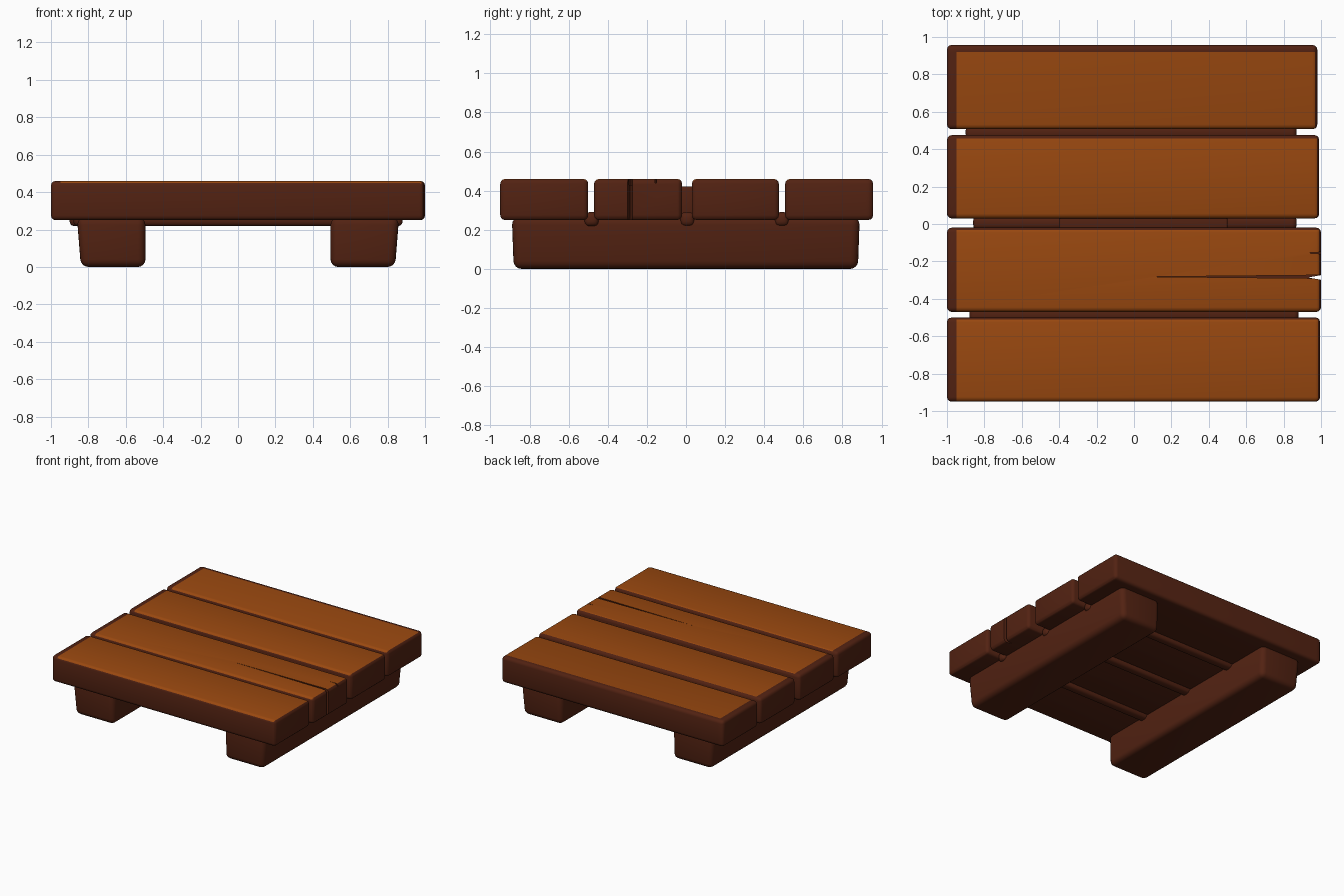
import bpy, bmesh
from mathutils import Vector

if "Cube" in bpy.data.objects:
    bpy.data.objects.remove(bpy.data.objects["Cube"])


def material(name, rgb):
    m = bpy.data.materials.new(name)
    m.diffuse_color = (*rgb, 1)
    m.use_nodes = True
    m.node_tree.nodes["Principled BSDF"].inputs["Base Color"].default_value = m.diffuse_color
    return m


dark = material("dark brown wood", (0.085, 0.016, 0.006))
orange = material("orange brown wood", (0.32, 0.065, 0.005))


def finish(bm, name):
    bmesh.ops.recalc_face_normals(bm, faces=bm.faces)
    me = bpy.data.meshes.new(name)
    bm.to_mesh(me)
    bm.free()
    ob = bpy.data.objects.new(name, me)
    bpy.context.collection.objects.link(ob)
    me.materials.append(dark)
    return ob


def smooth(ob):
    bpy.ops.object.select_all(action='DESELECT')
    ob.select_set(True)
    bpy.context.view_layer.objects.active = ob
    bpy.ops.object.shade_smooth_by_angle(angle=0.6)


def block(lo, hi, bevel, segments=3):
    bm = bmesh.new()
    bmesh.ops.create_cube(bm, size=1)
    lo, hi = Vector(lo), Vector(hi)
    for v in bm.verts:
        v.co = (lo + hi) / 2 + v.co * (hi - lo)
    bmesh.ops.bevel(bm, geom=bm.edges[:], offset=bevel, segments=segments,
                    profile=0.5, affect='EDGES')
    return bm


def cut(bm, co, no):
    bmesh.ops.bisect_plane(bm, geom=bm.verts[:] + bm.edges[:] + bm.faces[:],
                           plane_co=co, plane_no=no)


# Planks: painted tops with a dark strip at the left end and back edge
def plank(name, x1, y0, y1, strip):
    bm = block((-1, y0, 0.25), (x1, y1, 0.46), 0.025)
    cut(bm, (-0.95, 0, 0), (1, 0, 0))
    cut(bm, (x1 - 0.012, 0, 0), (1, 0, 0))
    cut(bm, (0, y1 - strip, 0), (0, 1, 0))
    ob = finish(bm, name)
    ob.data.materials.append(orange)
    for f in ob.data.polygons:
        c = f.center
        if f.normal.z > 0.6 and -0.95 < c.x < x1 - 0.012 and c.y < y1 - strip:
            f.material_index = 1
    return ob


# Triangular splitting wedge, pointed toward -x
def wedge(tip, y, half, z0):
    bm = bmesh.new()
    f = bm.faces.new([bm.verts.new(p) for p in
                      ((tip, y, z0), (1.02, y - half, z0), (1.02, y + half, z0))])
    r = bmesh.ops.extrude_face_region(bm, geom=[f])
    for v in r["geom"]:
        if isinstance(v, bmesh.types.BMVert):
            v.co.z = 0.5
    ob = finish(bm, "split_cutter")
    ob.hide_render = True
    return ob


planks = [plank("front_plank", 0.995, -0.95, -0.5, 0.01),
          plank("split_plank", 1.0, -0.47, -0.02, 0.012),
          plank("middle_plank", 0.99, 0.03, 0.475, 0.018),
          plank("back_plank", 0.98, 0.507, 0.957, 0.038)]

# Cracks in the split plank
for args in ((0.12, -0.282, 0.009, 0.43), (0.93, -0.286, 0.016, 0.2),
             (0.92, -0.155, 0.006, 0.44)):
    cutter = wedge(*args)
    bpy.context.view_layer.objects.active = planks[1]
    mod = planks[1].modifiers.new("split", 'BOOLEAN')
    mod.operation = 'DIFFERENCE'
    mod.solver = 'EXACT'
    mod.object = cutter
    bpy.ops.object.modifier_apply(modifier=mod.name)
    bpy.data.objects.remove(cutter)
for p in planks:
    smooth(p)

# Two support rails, narrowing slightly on the outside toward the ground
for s, side in ((-1, "left"), (1, "right")):
    x = sorted((s * 0.495, s * 0.86))
    bm = block((x[0], -0.89, 0.0), (x[1], 0.888, 0.265), 0.04, 4)
    for v in bm.verts:
        t = max(0, 0.25 - v.co.z) / 0.25
        if abs(v.co.x) > 0.7:
            v.co.x -= s * 0.02 * t
        v.co.y *= 1 - 0.01 * t
    smooth(finish(bm, side + "_rail"))

# Rounded seams closing the bottom of the gaps
for name, y, x0, x1 in (("front_seam", -0.483, -0.88, 0.88),
                        ("middle_seam", 0.007, -0.86, 0.87),
                        ("back_seam", 0.49, -0.9, 0.87)):
    smooth(finish(block((x0, y - 0.036, 0.218), (x1, y + 0.036, 0.29), 0.025), name))

# Debris wedged in the middle gap
smooth(finish(block((-0.4, -0.03, 0.27), (0.5, 0.04, 0.42), 0.01), "gap_filler"))
